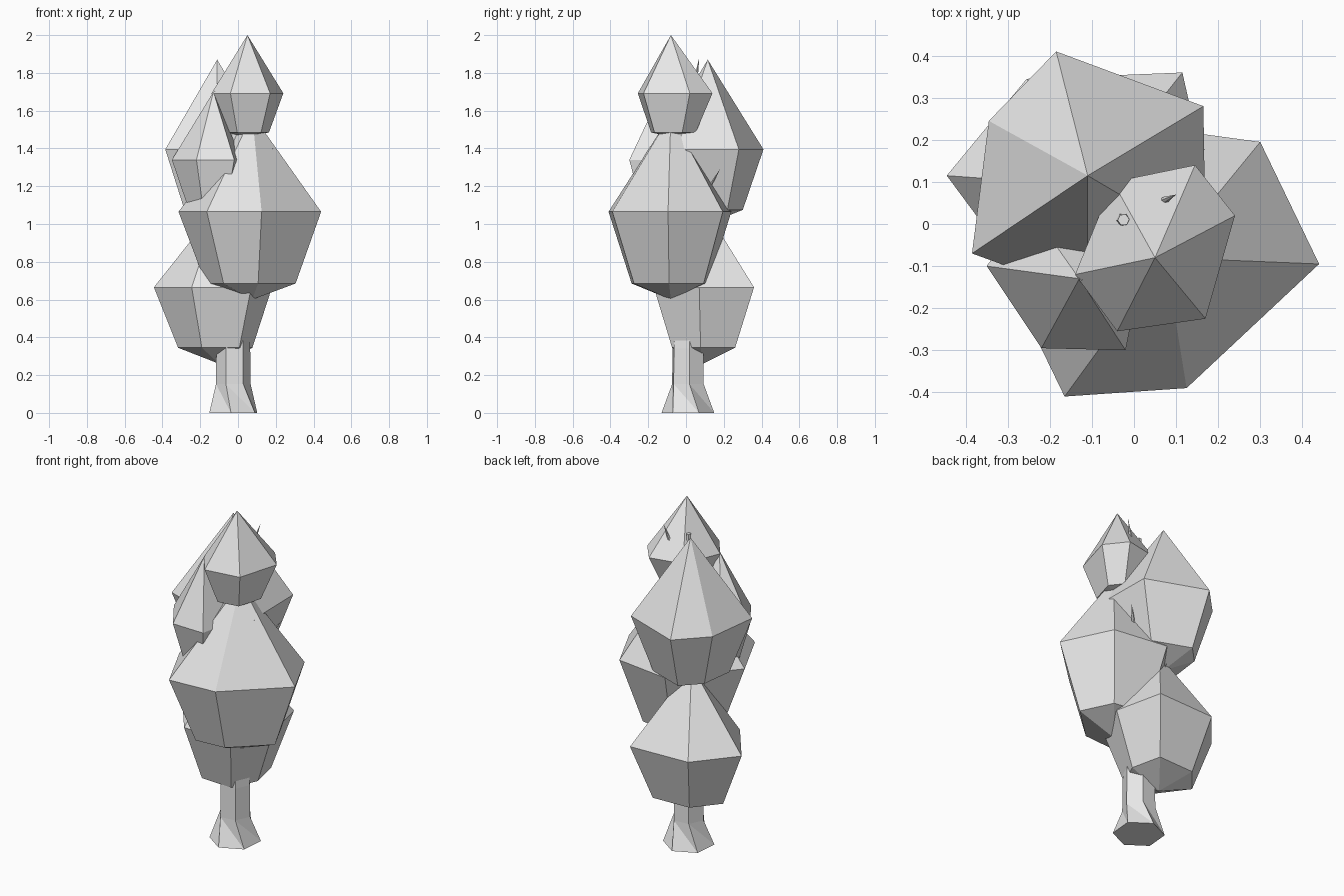
import bpy, bmesh, math
from mathutils import Vector

if "Cube" in bpy.data.objects:
    bpy.data.objects.remove(bpy.data.objects["Cube"])

grey = bpy.data.materials.new("plain grey")
grey.diffuse_color = (0.8, 0.8, 0.8, 1)
grey.use_nodes = True
grey.node_tree.nodes["Principled BSDF"].inputs["Base Color"].default_value = grey.diffuse_color


def skin(name, rings, bottom=None, top=None):
    """Bridge stacked rings of equal count; close the ends with a point or a cap."""
    bm = bmesh.new()
    loops = [[bm.verts.new(p) for p in r] for r in rings]
    n = len(loops[0])
    for a, b in zip(loops, loops[1:]):
        for i in range(n):
            j = (i + 1) % n
            bm.faces.new((a[i], a[j], b[j]))
            bm.faces.new((a[i], b[j], b[i]))
    for loop, tip in ((loops[0], bottom), (loops[-1], top)):
        if tip is None:
            bm.faces.new(loop)
        else:
            v = bm.verts.new(tip)
            for i in range(n):
                bm.faces.new((loop[i], loop[(i + 1) % n], v))
    bmesh.ops.recalc_face_normals(bm, faces=bm.faces)
    me = bpy.data.meshes.new(name)
    bm.to_mesh(me)
    bm.free()
    me.materials.append(grey)
    ob = bpy.data.objects.new(name, me)
    bpy.context.collection.objects.link(ob)
    return ob


def foliage(name, centre, outline, z_tip, z_low, z_mid, z_top, scale=0.63):
    """Six-sided leaf clump: shallow base, widest ring, pointed crown."""
    cx, cy = centre
    mid = [(x, y, z_mid) for x, y in outline]
    low = [(cx + (x - cx) * scale, cy + (y - cy) * scale, z_low) for x, y in outline]
    return skin(name, [low, mid], (cx, cy, z_tip), (cx, cy, z_top))


def hexagon(c, r, turn=0.0):
    return [(c[0] + r * math.cos(math.radians(60 * i + turn)),
             c[1] + r * math.sin(math.radians(60 * i + turn)), c[2]) for i in range(6)]


# Foliage clumps
foliage("foliage_lower", (-0.1, 0.09),
        [(-0.445, 0.115), (-0.245, -0.155), (0.07, -0.17), (0.18, 0.07),
         (0.115, 0.36), (-0.255, 0.345)], 0.26, 0.345, 0.665, 1.1)
foliage("foliage_middle", (0.075, -0.08),
        [(-0.315, -0.1), (-0.165, -0.41), (0.125, -0.39), (0.44, -0.095),
         (0.3, 0.195), (-0.03, 0.24)], 0.6, 0.685, 1.065, 1.58)
foliage("foliage_upper_back", (-0.11, 0.115),
        [(-0.385, -0.07), (-0.11, -0.17), (0.17, -0.05), (0.165, 0.28),
         (-0.185, 0.41), (-0.345, 0.245)], 1.0, 1.075, 1.395, 1.87)
foliage("foliage_upper_front", (-0.13, -0.13),
        [(-0.35, -0.1), (-0.22, -0.295), (-0.02, -0.3), (0.02, -0.1),
         (-0.05, 0.04), (-0.25, 0.04)], 1.04, 1.1, 1.34, 1.7)
foliage("foliage_top", (0.05, -0.08),
        [(-0.14, -0.12), (-0.04, -0.255), (0.17, -0.225), (0.24, 0.02),
         (0.145, 0.14), (-0.05, 0.1)], 1.46, 1.485, 1.692, 2.0, 0.6)

# Trunk with twisted, flared foot
c = (-0.025, 0.01)
skin("trunk", [hexagon((*c, 0), 0.14, 85), hexagon((*c, 0.153), 0.092, 5),
               hexagon((*c, 0.34), 0.09, 5), hexagon((*c, 0.9), 0.06, 5),
               hexagon((*c, 1.83), 0.014, 5)])

# Twigs that just break through the leaves
twigs = [((-0.02, 0.01, 1.5), (0.1, 0.07, 1.88)),
         ((-0.02, 0.01, 1.1), (0.185, -0.11, 1.4)),
         ((-0.02, 0.01, 1.0), (0.17, 0.18, 1.29)),
         ((-0.02, 0.01, 1.35), (-0.125, -0.135, 1.71)),
         ((-0.02, 0.01, 0.7), (-0.1, 0.16, 1.03))]
for k, (a, b) in enumerate(twigs):
    skin(f"twig_{k + 1}", [hexagon(a, 0.018), hexagon(Vector(a).lerp(b, 0.8), 0.008)], None, b)
